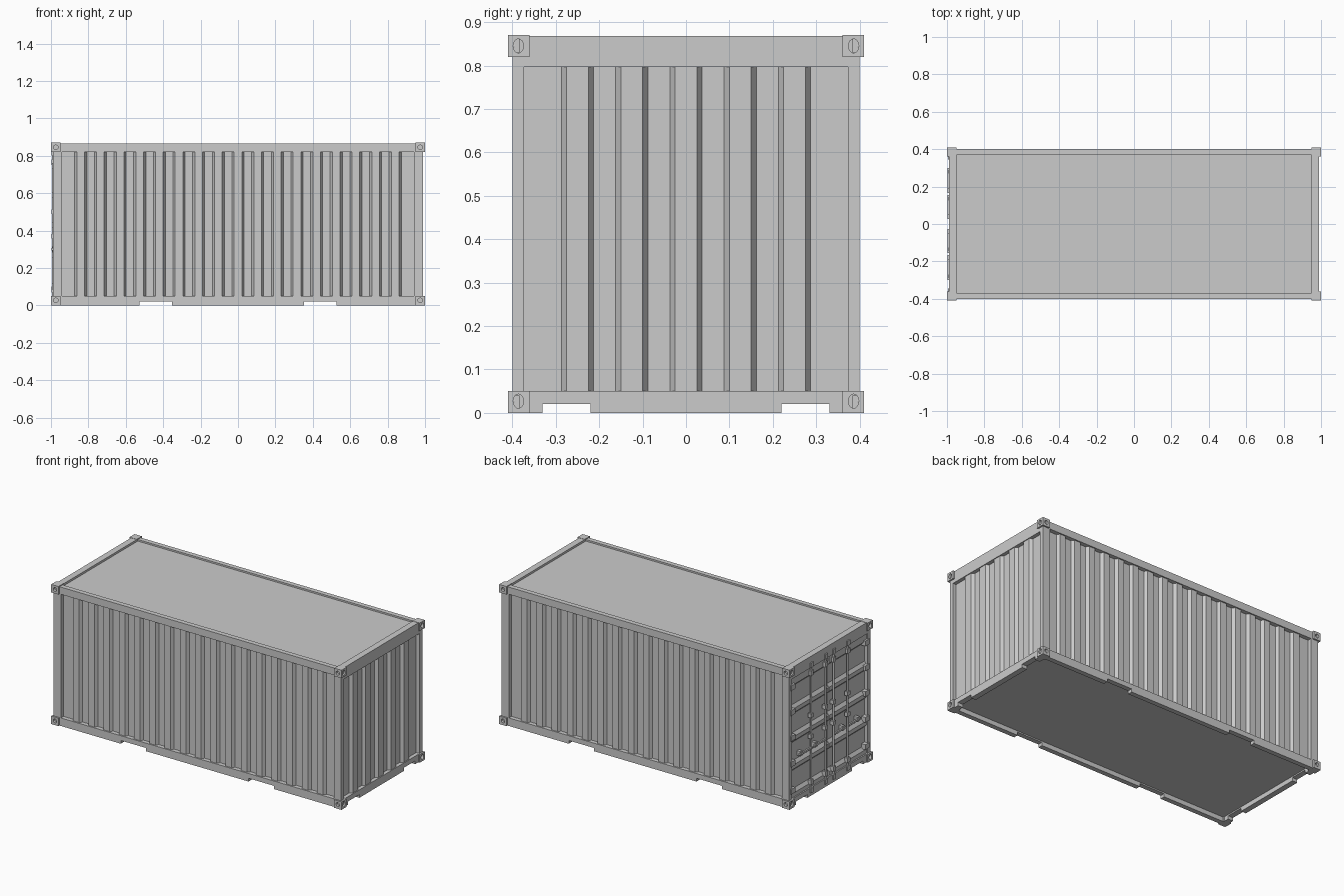
import bpy, bmesh, math
from mathutils import Matrix, Vector

if "Cube" in bpy.data.objects:
    bpy.data.objects.remove(bpy.data.objects["Cube"])


def finish(name, bm):
    bmesh.ops.recalc_face_normals(bm, faces=bm.faces[:])
    me = bpy.data.meshes.new(name)
    bm.to_mesh(me)
    bm.free()
    ob = bpy.data.objects.new(name, me)
    bpy.context.collection.objects.link(ob)
    return ob


def add_box(bm, x, y, z):
    size = [abs(b - a) for a, b in (x, y, z)]
    mid = [(a + b) / 2 for a, b in (x, y, z)]
    bmesh.ops.create_cube(bm, size=1, matrix=Matrix.Translation(mid) @ Matrix.Diagonal((*size, 1)))


def add_cyl(bm, loc, axis, r, depth, seg=16, scale_z=1.0):
    rot = Vector((0, 0, 1)).rotation_difference(Vector(axis)).to_matrix().to_4x4()
    bmesh.ops.create_cone(bm, cap_ends=True, segments=seg, radius1=r, radius2=r, depth=depth,
                          matrix=Matrix.Translation(loc) @ Matrix.Diagonal((1, 1, scale_z, 1)) @ rot)


def boxes(name, items):
    bm = bmesh.new()
    for b in items:
        add_box(bm, *b)
    return finish(name, bm)


def prism(name, pts, place, lo, hi):
    """Closed profile pts (u, v) swept from lo to hi; place maps (u, v, w) to xyz."""
    bm = bmesh.new()
    a = [bm.verts.new(place(u, v, lo)) for u, v in pts]
    b = [bm.verts.new(place(u, v, hi)) for u, v in pts]
    n = len(pts)
    for i in range(n):
        bm.faces.new((a[i], a[(i + 1) % n], b[(i + 1) % n], b[i]))
    bm.faces.new(a)
    bm.faces.new(b)
    return finish(name, bm)


def corrugation(half, first, ribs, inner, outer, back, slope=0.012):
    """Recessed sheet with trapezoid ribs spread evenly between -first and first."""
    pts = [(-half, back), (-half, inner)]
    step = 2 * first / (2 * ribs - 1)
    for i in range(2 * ribs):
        c = -first + i * step
        levels = (inner, outer) if i % 2 == 0 else (outer, inner)
        pts += [(c - slope / 2, levels[0]), (c + slope / 2, levels[1])]
    return pts + [(half, inner), (half, back)]


def notched(half, centre, width):
    """Bottom rail elevation with two fork notches."""
    a, b = centre - width / 2, centre + width / 2
    return [(-half, 0), (-b, 0), (-b, 0.02), (-a, 0.02), (-a, 0), (a, 0), (a, 0.02),
            (b, 0.02), (b, 0), (half, 0), (half, 0.05), (-half, 0.05)]


# Corner castings with handling holes
cast, cut = bmesh.new(), bmesh.new()
for sx in (-1, 1):
    for sy in (-1, 1):
        for z0, hz in ((0, 0.027), (0.82, 0.845)):
            add_box(cast, (sx * 0.95, sx), (sy * 0.36, sy * 0.41), (z0, z0 + 0.05))
            add_cyl(cut, (sx, sy * 0.386, hz), (1, 0, 0), 0.012, 0.03, scale_z=1.35)
            add_cyl(cut, (sx * 0.974, sy * 0.41, hz), (0, 1, 0), 0.012, 0.03)
castings = finish("corner_castings", cast)
cutter = finish("casting_hole_cutter", cut)
cutter.hide_render = True
cutter.hide_set(True)
mod = castings.modifiers.new("holes", 'BOOLEAN')
mod.object = cutter
mod.operation = 'DIFFERENCE'
mod.solver = 'EXACT'

# Corner posts
boxes("corner_posts", [((sx * 0.94, sx * 0.99), (sy * 0.373, sy * 0.40), (0.04, 0.83))
                       for sx in (-1, 1) for sy in (-1, 1)])

# Rails and corrugated long walls
wall = corrugation(0.95, 0.867, 17, 0.374, 0.392, 0.365)
for s, side in ((-1, "front"), (1, "back")):
    boxes(side + "_top_rail", [((-0.96, 0.96), (s * 0.37, s * 0.40), (0.82, 0.865))])
    prism(side + "_bottom_rail", notched(0.96, 0.44, 0.175),
          lambda u, v, w: (u, s * w, v), 0.37, 0.40)
    prism(side + "_wall", wall, lambda u, v, w: (u, s * v, w), 0.04, 0.83)

# End headers and notched sills
for s, end in ((-1, "door"), (1, "blind")):
    boxes(end + "_end_header", [((s * 0.95, s * 0.99), (-0.385, 0.385), (0.797, 0.868))])
    prism(end + "_end_sill", notched(0.385, 0.275, 0.11),
          lambda u, v, w: (s * w, u, v), 0.955, 0.99)

# Corrugated blind end wall
prism("blind_end_wall", corrugation(0.38, 0.281, 5, 0.967, 0.985, 0.958),
      lambda u, v, w: (v, u, w), 0.04, 0.81)

# Roof and floor
boxes("roof", [((-0.96, 0.96), (-0.38, 0.38), (0.84, 0.855))])
boxes("floor", [((-0.97, 0.97), (-0.38, 0.38), (0.028, 0.04))])

# Door leaves with four horizontal recesses
leaf = [(0.955, 0.045), (0.982, 0.045)]
for i in range(4):
    z = 0.075 + i * 0.175
    leaf += [(0.982, z), (0.968, z + 0.02), (0.968, z + 0.135), (0.982, z + 0.15)]
leaf += [(0.982, 0.80), (0.955, 0.80)]
for s, name in ((-1, "front_door"), (1, "back_door")):
    prism(name, leaf, lambda u, v, w: (-u, s * w, v), 0.003, 0.374)

# Door gear: lock rods, keepers, guides, handles and hinges
rods = bmesh.new()
keepers, handles, hinges = [], [], []
for s in (-1, 1):
    for y in (0.04, 0.18):
        add_cyl(rods, (-0.988, s * y, 0.425), (0, 0, 1), 0.006, 0.79, seg=12)
        for z, h in ((0.035, 0.03), (0.815, 0.03), (0.085, 0.03), (0.765, 0.03),
                     (0.37, 0.025), (0.50, 0.025)):
            keepers.append(((-0.997, -0.975), (s * y - 0.013, s * y + 0.013), (z - h / 2, z + h / 2)))
    for y0, y1, z in ((0.18, 0.30, 0.30), (0.04, 0.155, 0.30)):
        handles.append(((-0.997, -0.987), (s * y0, s * y1), (z - 0.006, z + 0.006)))
        handles.append(((-0.992, -0.965), (s * (y1 - 0.03), s * (y1 - 0.01)), (z - 0.015, z + 0.015)))
    for z in (0.10, 0.27, 0.43, 0.59, 0.745):
        hinges.append(((-0.995, -0.965), (s * 0.345, s * 0.385), (z - 0.016, z + 0.016)))
finish("lock_rods", rods)
boxes("rod_keepers", keepers)
boxes("door_handles", handles)
boxes("door_hinges", hinges)

for n in ("lock_rods",):
    ob = bpy.data.objects[n]
    bpy.context.view_layer.objects.active = ob
    ob.select_set(True)
    bpy.ops.object.shade_smooth_by_angle(angle=math.radians(40))
    ob.select_set(False)
